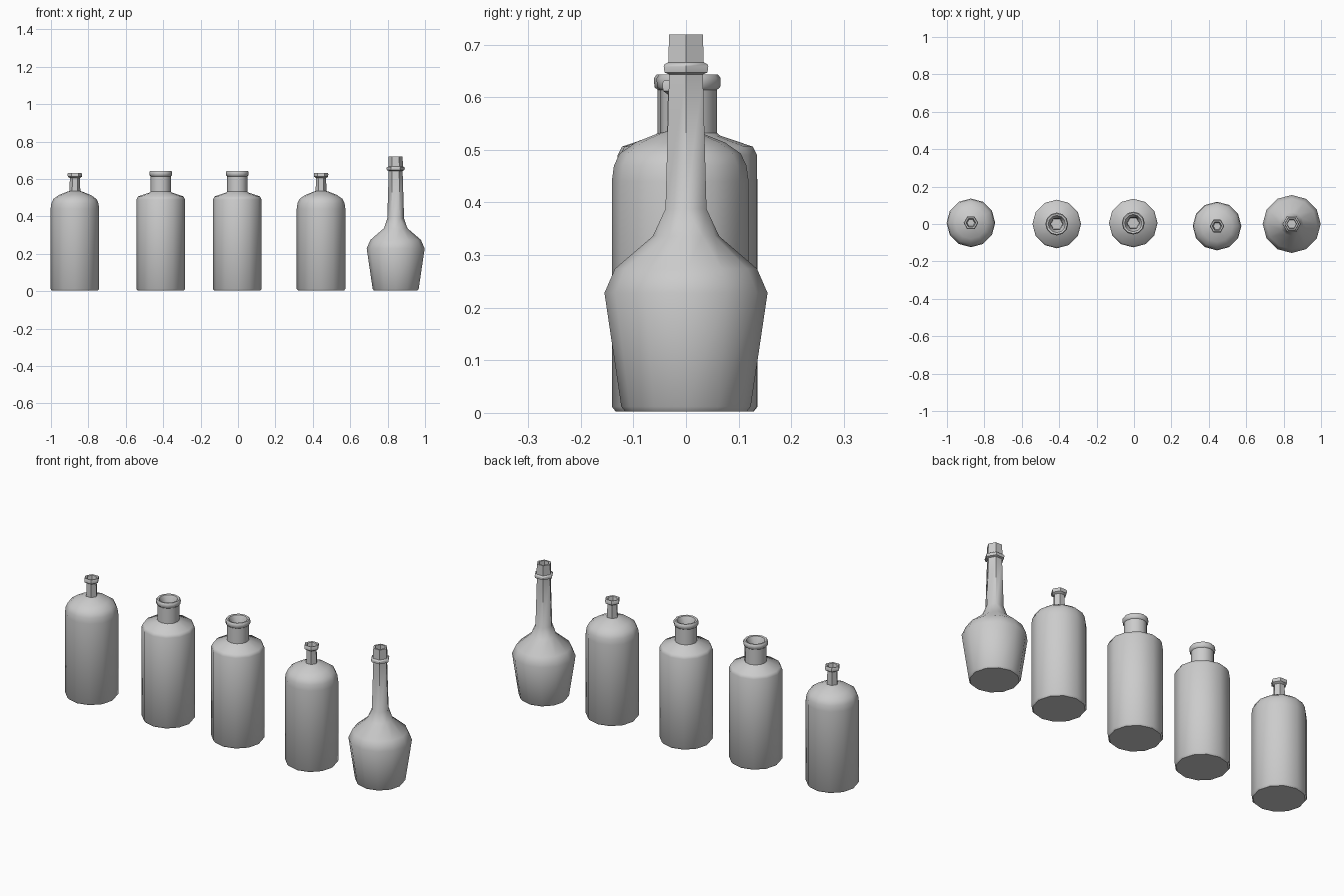
import bpy, bmesh, math

cube = bpy.data.objects.get("Cube")
if cube:
    bpy.data.objects.remove(cube, do_unlink=True)

grey = bpy.data.materials.new("plain grey")
grey.use_nodes = True
colour = (0.6, 0.6, 0.6, 1)
grey.diffuse_color = colour
grey.node_tree.nodes["Principled BSDF"].inputs["Base Color"].default_value = colour


def lathe(name, x, y, sections):
    """Turn (sides, [(radius, height), ...]) sections into one closed bottle.
    Neighbouring sections may halve the number of sides."""
    bm = bmesh.new()
    rings = []
    for sides, profile in sections:
        for r, z in profile:
            step = math.tau / sides
            rings.append([bm.verts.new((r * math.cos(i * step), r * math.sin(i * step), z))
                          for i in range(sides)])
    for low, high in zip(rings, rings[1:]):
        n, m = len(low), len(high)
        for i in range(m):
            u, v = high[i], high[(i + 1) % m]
            if n == m:
                bm.faces.new((low[i], low[(i + 1) % n], v, u))
            else:
                a, b, c = (low[(2 * i + k) % n] for k in range(3))
                bm.faces.new((a, b, u))
                bm.faces.new((b, v, u))
                bm.faces.new((b, c, v))
    # Flat base outside and floor inside the mouth
    bm.faces.new(rings[0][::-1])
    bm.faces.new(rings[-1])
    bmesh.ops.recalc_face_normals(bm, faces=bm.faces[:])
    mesh = bpy.data.meshes.new(name)
    bm.to_mesh(mesh)
    bm.free()
    mesh.shade_smooth()
    mesh.set_sharp_from_angle(angle=math.radians(48))
    mesh.materials.append(grey)
    obj = bpy.data.objects.new(name, mesh)
    obj.location = (x, y, 0)
    bpy.context.collection.objects.link(obj)


# Straight base shared by the cylindrical bottles
base = [(0.123, 0.003), (0.13, 0.012)]

# Round-shouldered bottle with a thin neck
narrow = [
    (12, base + [(0.13, 0.44), (0.126, 0.47), (0.115, 0.493), (0.085, 0.514), (0.04, 0.532)]),
    (6, [(0.029, 0.535), (0.027, 0.605), (0.038, 0.612), (0.039, 0.627),
         (0.035, 0.632), (0.026, 0.63), (0.02, 0.6)]),
]

# Square-shouldered bottle with a wide neck
wide = [
    (12, base + [(0.13, 0.49), (0.122, 0.506), (0.06, 0.527), (0.054, 0.532), (0.054, 0.614),
                 (0.06, 0.619), (0.061, 0.636), (0.056, 0.643), (0.046, 0.641)]),
    (6, [(0.034, 0.61), (0.032, 0.56)]),
]

# Flared bottle with a long neck and collar
tall = [
    (12, [(0.116, 0.003), (0.123, 0.012), (0.155, 0.228), (0.135, 0.274), (0.063, 0.336)]),
    (6, [(0.045, 0.388), (0.037, 0.643), (0.047, 0.647), (0.049, 0.658), (0.047, 0.663),
         (0.039, 0.666), (0.037, 0.719), (0.027, 0.719), (0.025, 0.68)]),
]

for name, x, y, shape in (
    ("narrow_neck_bottle_right", -0.872, 0.006, narrow),
    ("wide_neck_bottle_right", -0.413, 0, wide),
    ("wide_neck_bottle_middle", -0.004, 0.005, wide),
    ("narrow_neck_bottle_left", 0.444, -0.011, narrow),
    ("long_neck_bottle", 0.843, 0, tall),
):
    lathe(name, x, y, shape)
